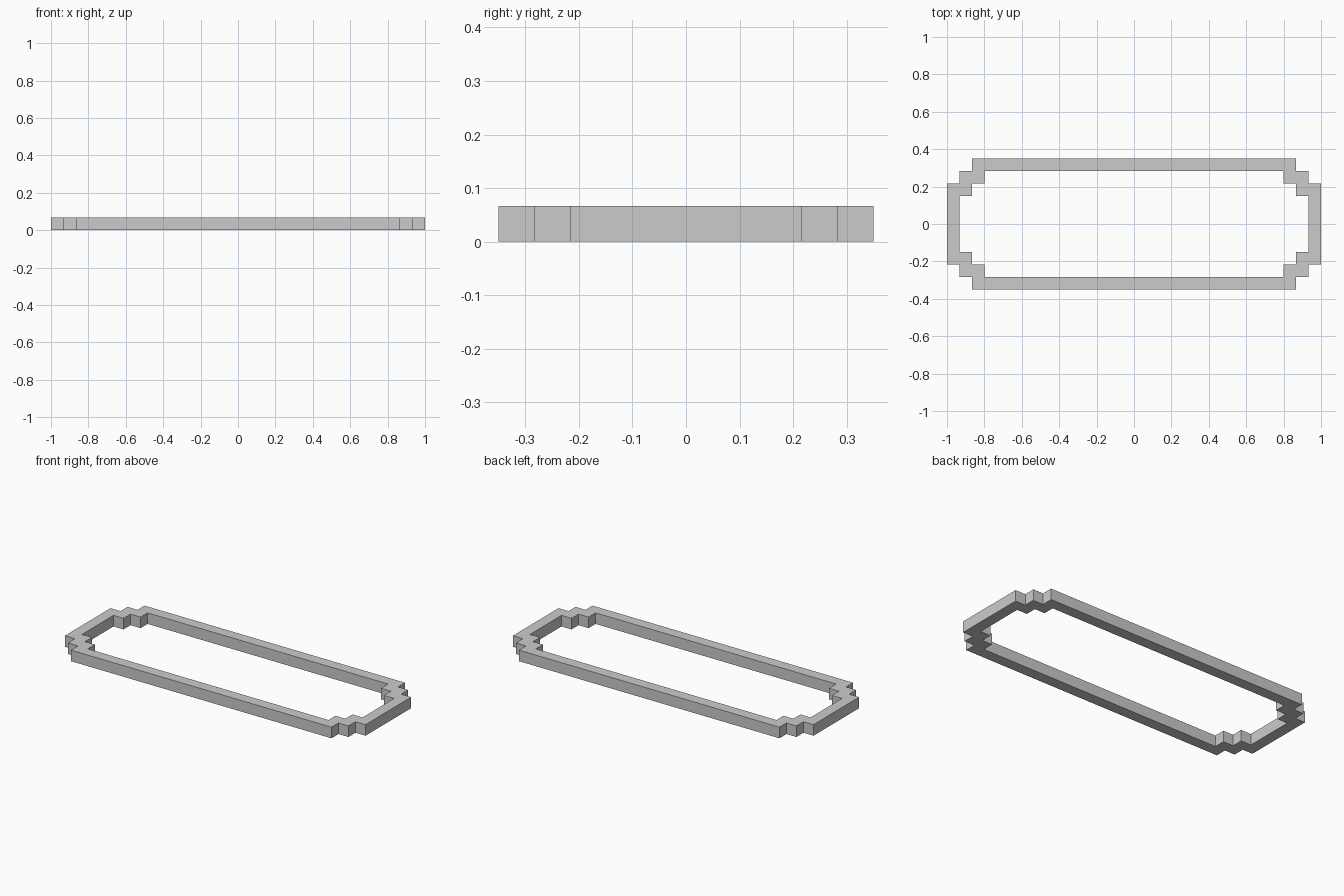
import bpy, bmesh

if "Cube" in bpy.data.objects:
    bpy.data.objects.remove(bpy.data.objects["Cube"])

T = 2 / 30            # wall thickness, step size and height
HX, HY = 1.0, 0.35    # outer half sizes


def stepped_loop(inset):
    """Rectangle outline with two-step notched corners, counter-clockwise."""
    x, y = HX - inset, HY - inset
    corner = [(x, y - 2 * T), (x - T, y - 2 * T), (x - T, y - T),
              (x - 2 * T, y - T), (x - 2 * T, y)]
    half = corner + [(-px, py) for px, py in reversed(corner)]
    return half + [(-px, -py) for px, py in half]


# Flat ring between outer and inner outlines, extruded upwards
bm = bmesh.new()
outer, inner = ([bm.verts.new((x, y, 0)) for x, y in stepped_loop(i)] for i in (0, T))
n = len(outer)
for i in range(n):
    j = (i + 1) % n
    bm.faces.new((outer[i], outer[j], inner[j], inner[i]))
ring = bmesh.ops.extrude_face_region(bm, geom=bm.faces[:])
top = [g for g in ring["geom"] if isinstance(g, bmesh.types.BMVert)]
bmesh.ops.translate(bm, verts=top, vec=(0, 0, T))
bmesh.ops.recalc_face_normals(bm, faces=bm.faces[:])

mesh = bpy.data.meshes.new("stepped_frame")
bm.to_mesh(mesh)
bm.free()
frame = bpy.data.objects.new("stepped_frame", mesh)
bpy.context.collection.objects.link(frame)
